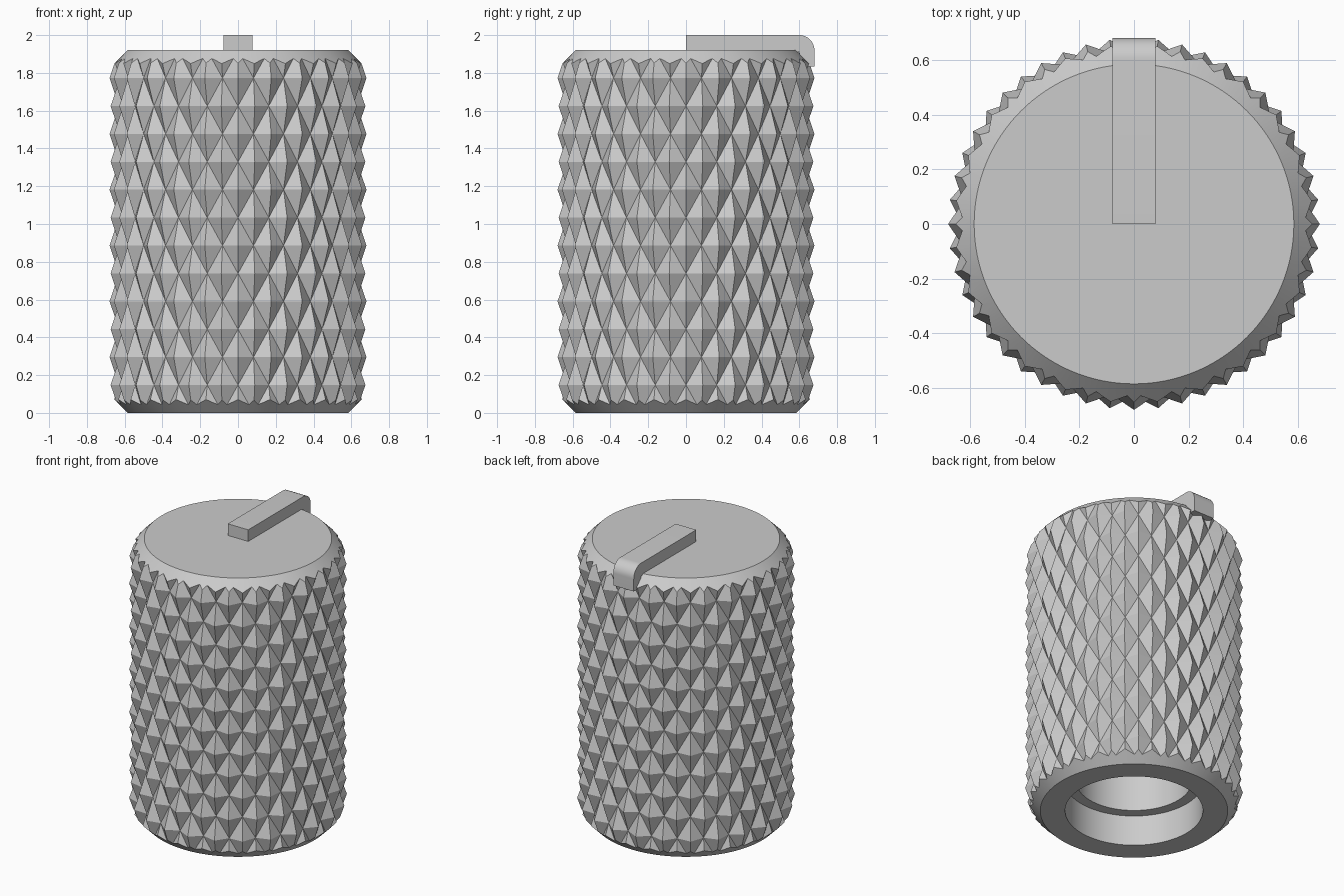
import bpy, bmesh, math

if "Cube" in bpy.data.objects:
    bpy.data.objects.remove(bpy.data.objects["Cube"], do_unlink=True)

grey = bpy.data.materials.new("light_grey")
grey.use_nodes = True
COLOUR = (0.6, 0.6, 0.6, 1)
grey.diffuse_color = COLOUR
grey.node_tree.nodes["Principled BSDF"].inputs["Base Color"].default_value = COLOUR

HEIGHT = 1.92      # body height without the pointer
COLUMNS = 48       # knurl columns around the body
ROWS = 13          # knurl rows up the body
PEAK, VALLEY = 0.68, 0.63


def make_object(name, bm):
    bmesh.ops.recalc_face_normals(bm, faces=bm.faces[:])
    mesh = bpy.data.meshes.new(name)
    bm.to_mesh(mesh)
    bm.free()
    mesh.materials.append(grey)
    obj = bpy.data.objects.new(name, mesh)
    bpy.context.collection.objects.link(obj)
    return obj


def activate(obj):
    bpy.ops.object.select_all(action='DESELECT')
    obj.select_set(True)
    bpy.context.view_layer.objects.active = obj


def knurled_stock():
    """Rod covered in staggered pyramids, one row longer at each end."""
    bm = bmesh.new()
    rings = []
    for k in range(-1, ROWS + 2):
        ring = []
        for j in range(COLUMNS):
            a = math.tau * j / COLUMNS
            r = PEAK if (j + k) % 2 == 0 else VALLEY
            ring.append(bm.verts.new((r * math.cos(a), r * math.sin(a), k * HEIGHT / ROWS)))
        rings.append(ring)
    for i in range(len(rings) - 1):
        low, high = rings[i], rings[i + 1]
        for j in range(COLUMNS):
            n = (j + 1) % COLUMNS
            # split every cell along its valley diagonal
            if (j + i - 1) % 2 == 0:
                bm.faces.new((low[j], low[n], high[j]))
                bm.faces.new((low[n], high[n], high[j]))
            else:
                bm.faces.new((low[j], low[n], high[n]))
                bm.faces.new((low[j], high[n], high[j]))
    bm.faces.new(rings[0])
    bm.faces.new(rings[-1])
    return make_object("knurled_stock", bm)


def turned_blank():
    """Chamfered cylinder with a stepped bore in the underside."""
    profile = [(0.36, 1.2), (0.36, 0.21), (0.43, 0.21), (0.43, 0), (0.585, 0),
               (0.785, 0.2), (0.785, HEIGHT - 0.2), (0.585, HEIGHT)]
    bm = bmesh.new()
    verts = [bm.verts.new((r, 0, z)) for r, z in profile]
    edges = [bm.edges.new(pair) for pair in zip(verts, verts[1:])]
    bmesh.ops.spin(bm, geom=verts + edges, cent=(0, 0, 0), axis=(0, 0, 1),
                   angle=math.tau, steps=128, use_merge=True)
    bmesh.ops.remove_doubles(bm, verts=bm.verts[:], dist=1e-5)
    bmesh.ops.holes_fill(bm, edges=[e for e in bm.edges if e.is_boundary], sides=0)
    return make_object("knob_body", bm)


# Knob body: the blank trimmed to the knurled surface
body = turned_blank()
stock = knurled_stock()
stock.hide_render = True
trim = body.modifiers.new("knurl", 'BOOLEAN')
trim.operation = 'INTERSECT'
trim.solver = 'EXACT'
trim.object = stock
activate(body)
bpy.ops.object.modifier_apply(modifier=trim.name)
bpy.data.objects.remove(stock, do_unlink=True)
bpy.ops.object.shade_smooth_by_angle(angle=math.radians(12))

# Pointer: bar along the top that bends down over the back rim
END, TOP, BEND = 0.68, 2.0, 0.08
arc = [(END - BEND + BEND * math.sin(t), TOP - BEND + BEND * math.cos(t))
       for t in (math.pi / 2 * i / 12 for i in range(13))]
outline = [(0, TOP)] + arc + [(END, 1.835), (0.6, 1.835), (0.6, 1.91), (0, 1.91)]
bm = bmesh.new()
side = bm.faces.new([bm.verts.new((-0.078, y, z)) for y, z in outline])
swept = bmesh.ops.extrude_face_region(bm, geom=[side])["geom"]
bmesh.ops.translate(bm, vec=(0.156, 0, 0),
                    verts=[v for v in swept if isinstance(v, bmesh.types.BMVert)])
pointer = make_object("pointer", bm)
activate(pointer)
bpy.ops.object.shade_smooth_by_angle(angle=math.radians(30))
